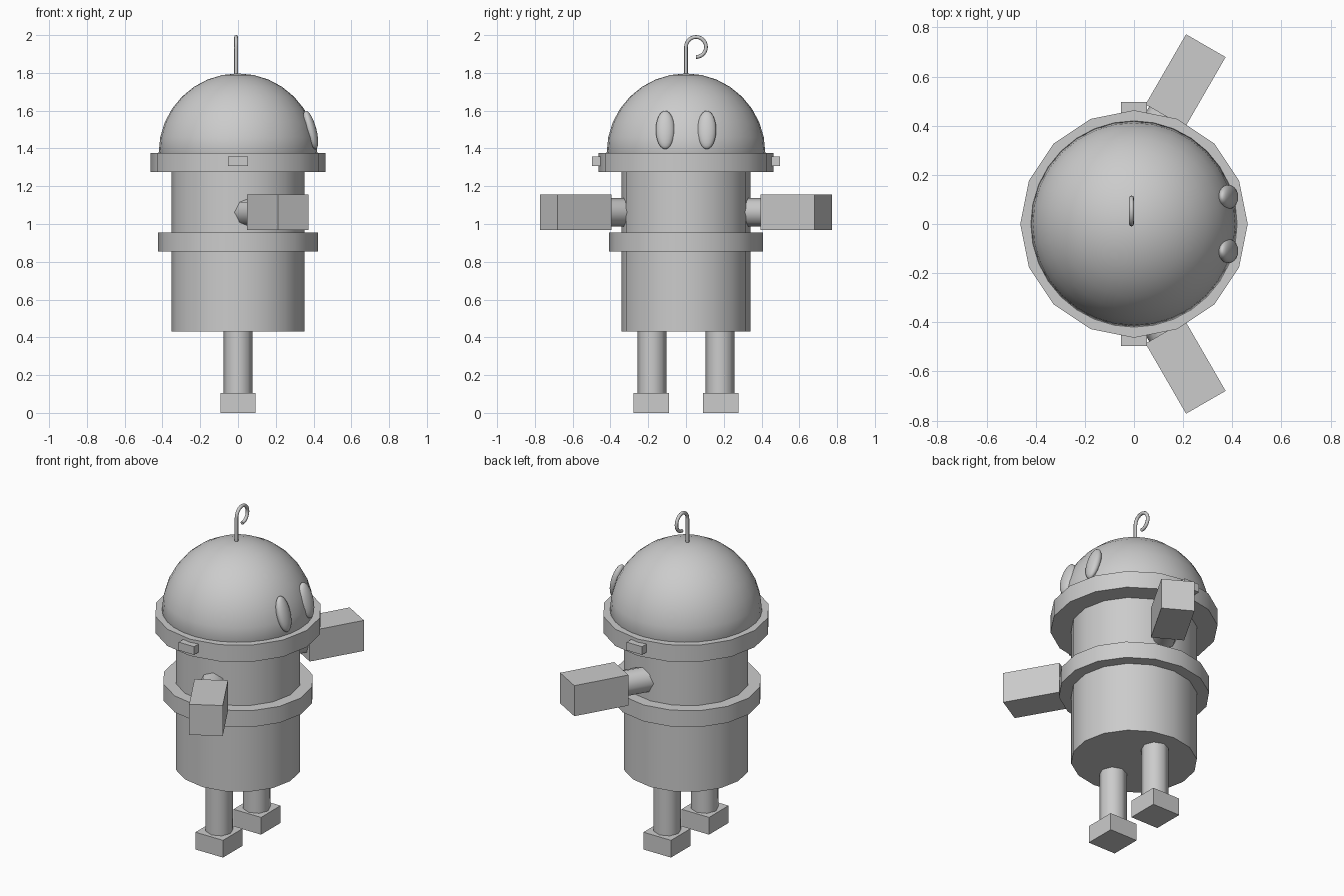
import bpy
from math import radians, sin, cos, pi
from mathutils import Vector

old = bpy.data.objects.get("Cube")
if old:
    bpy.data.objects.remove(old, do_unlink=True)

GREY = (0.6, 0.6, 0.6, 1)
grey = bpy.data.materials.new("plain grey")
grey.use_nodes = True
grey.diffuse_color = GREY
grey.node_tree.nodes["Principled BSDF"].inputs["Base Color"].default_value = GREY


def finish(name, smooth=0):
    ob = bpy.context.object
    ob.name = name
    ob.data.materials.append(grey)
    if smooth:
        bpy.ops.object.transform_apply(location=False, rotation=False, scale=True)
        bpy.ops.object.shade_smooth_by_angle(angle=radians(smooth))
    return ob


def drum(name, radius, z0, z1, y=0, sides=16, squash=1):
    bpy.ops.mesh.primitive_cylinder_add(vertices=sides, radius=radius, depth=z1 - z0,
                                        location=(0, y, (z0 + z1) / 2))
    bpy.context.object.scale.y = squash
    return finish(name, 50)


def box(name, size, centre, turn=0):
    bpy.ops.mesh.primitive_cube_add(size=1, location=centre, rotation=(0, 0, turn))
    bpy.context.object.scale = size
    return finish(name)


# Body and its two bands
drum("body", 0.353, 0.43, 1.3, squash=0.97)
drum("waist_band", 0.423, 0.855, 0.955, squash=0.965)
drum("head_band", 0.463, 1.275, 1.377)

# Domed head: the upper half of a sphere
bpy.ops.mesh.primitive_uv_sphere_add(segments=32, ring_count=16, radius=0.42,
                                     location=(0, 0, 1.377))
dome = finish("dome_head", 50)
for v in dome.data.vertices:
    v.co.z = max(v.co.z, -0.02)

# Paired parts
for side, s in (("left", 1), ("right", -1)):
    drum(side + "_leg", 0.076, 0.08, 0.45, y=s * 0.18, sides=8)
    box(side + "_foot", (0.186, 0.188, 0.105), (0, s * 0.183, 0.0525))
    box(side + "_ear", (0.104, 0.08, 0.05), (0, s * 0.457, 1.333))

    # Arm swung forward from the shoulder, ending in a block hand
    swing = s * radians(60)
    along = Vector((cos(swing), sin(swing), 0))
    hand = Vector((0.21, s * 0.583, 1.062))
    box(side + "_hand", (0.33, 0.186, 0.186), hand, swing)
    bpy.ops.mesh.primitive_cylinder_add(vertices=8, radius=0.076, depth=0.3,
                                        location=hand - along * 0.25,
                                        rotation=(0, pi / 2, swing))
    finish(side + "_arm", 50)

    # Oval eye leaning back with the dome
    bpy.ops.mesh.primitive_uv_sphere_add(segments=24, ring_count=12, radius=1,
                                         location=(0.384, s * 0.11, 1.498),
                                         rotation=(0, radians(-15), 0))
    bpy.context.object.scale = (0.031, 0.05, 0.105)
    finish(side + "_eye", 60)

# Hooked antenna
R, zc = 0.053, 1.937
path = [(0, 1.77)] + [(R - R * cos(a), zc + R * sin(a))
                      for a in (1.5 * pi * i / 18 for i in range(19))]
curve = bpy.data.curves.new("antenna", "CURVE")
curve.dimensions = "3D"
curve.bevel_depth = 0.01
curve.bevel_resolution = 2
curve.use_fill_caps = True
spline = curve.splines.new("POLY")
spline.points.add(len(path) - 1)
for p, (y, z) in zip(spline.points, path):
    p.co = (-0.01, y, z, 1)
    p.radius = 1
spline.use_smooth = True
curve.materials.append(grey)
antenna = bpy.data.objects.new("antenna", curve)
bpy.context.collection.objects.link(antenna)
